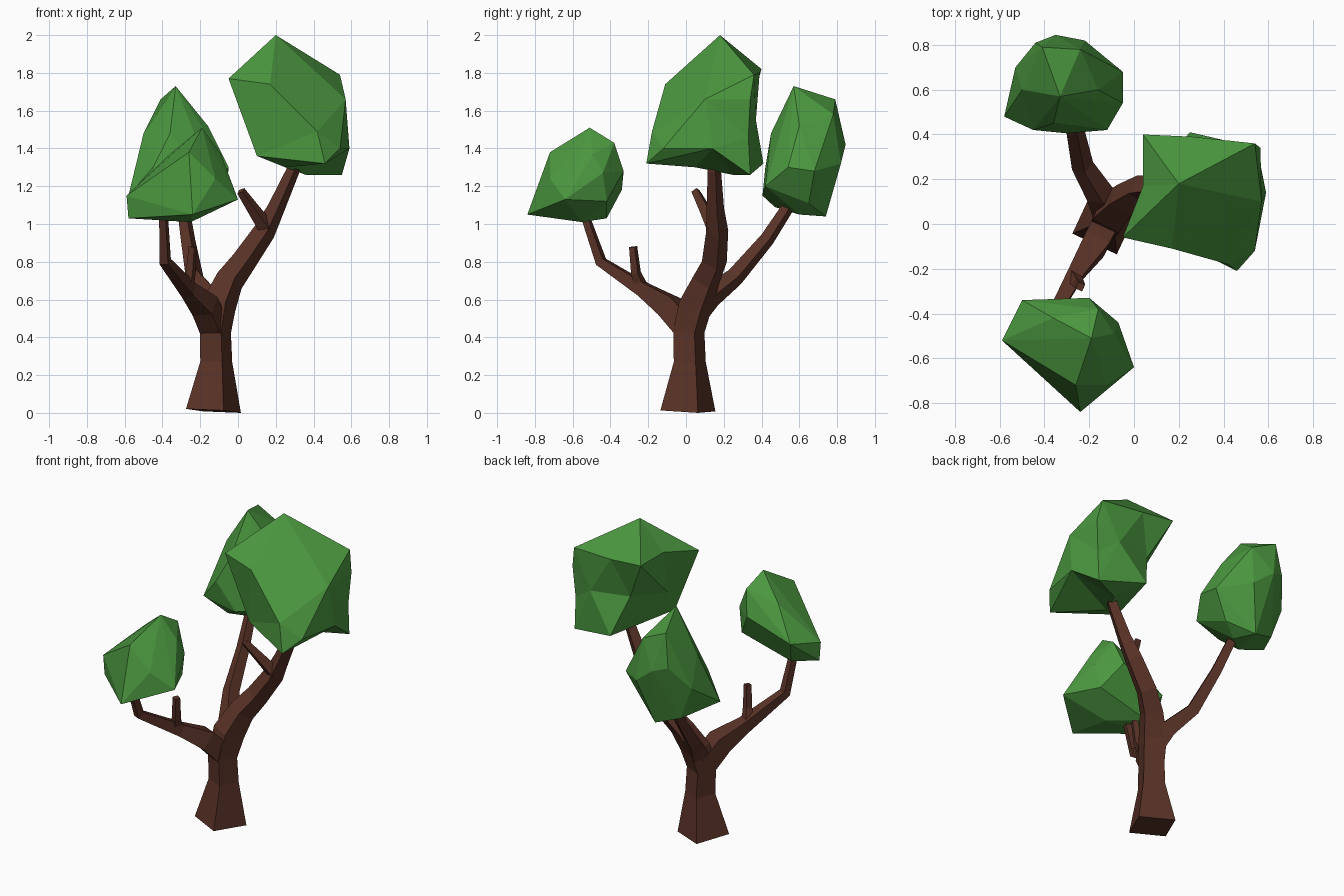
import bpy, bmesh, math
from mathutils import Vector


def material(name, rgb):
    m = bpy.data.materials.new(name)
    m.diffuse_color = (*rgb, 1)
    return m


BARK = material("bark", (0.1, 0.032, 0.02))
LEAF = material("leaf", (0.07, 0.31, 0.05))


def finish(bm, name, mat):
    bmesh.ops.recalc_face_normals(bm, faces=bm.faces[:])
    mesh = bpy.data.meshes.new(name)
    bm.to_mesh(mesh)
    bm.free()
    mesh.materials.append(mat)
    ob = bpy.data.objects.new(name, mesh)
    bpy.context.collection.objects.link(ob)
    return ob


def limb(name, path, turn=20, sides=4):
    """Tapered square tube along (x, y, z, radius) points."""
    bm = bmesh.new()
    pts = [Vector(p[:3]) for p in path]
    a = math.radians(turn)
    u, old, prev = Vector((math.cos(a), math.sin(a), 0)), Vector((0, 0, 1)), None
    for i, p in enumerate(pts):
        t = (pts[min(i + 1, len(pts) - 1)] - pts[max(i - 1, 0)]).normalized()
        u = old.rotation_difference(t) @ u
        old = t
        v = t.cross(u)
        ring = []
        for k in range(sides):
            b = 2 * math.pi * k / sides
            ring.append(bm.verts.new(p + path[i][3] * (u * math.cos(b) + v * math.sin(b))))
        if prev is None:
            bm.faces.new(ring[::-1])
        else:
            for k in range(sides):
                n = (k + 1) % sides
                bm.faces.new((prev[k], prev[n], ring[n], ring[k]))
        prev = ring
    bm.faces.new(prev)
    return finish(bm, name, BARK)


def clump(name, pts, centre=None):
    """Faceted leaf mass: a hull, or a dented star shape when a centre is given."""
    bm = bmesh.new()
    true = {}
    for p in map(Vector, pts):
        v = bm.verts.new((p - Vector(centre)).normalized() if centre else p)
        true[v] = p
    res = bmesh.ops.convex_hull(bm, input=bm.verts[:])
    if centre:
        for v in bm.verts:
            v.co = true[v]
    else:
        inner = [g for g in res["geom_interior"] if isinstance(g, bmesh.types.BMVert)]
        bmesh.ops.delete(bm, geom=inner, context='VERTS')
    return finish(bm, name, LEAF)


# Trunk running into the tall right branch
trunk = limb("trunk", [
    (-.13, .01, .015, .155), (-.115, .02, .27, .09), (-.12, .015, .43, .088),
    (-.10, .05, .57, .095), (-.045, .105, .70, .078), (.03, .15, .80, .068),
    (.14, .165, .96, .06), (.20, .155, 1.08, .047), (.29, .15, 1.28, .036),
    (.32, .15, 1.40, .03)])
# Rest the foot on the ground
low = min(v.co.z for v in trunk.data.vertices)
for v in trunk.data.vertices[:4]:
    v.co.z -= low

# Side branches
limb("front_branch", [
    (-.12, .02, .44, .085), (-.175, -.09, .565, .082), (-.26, -.22, .65, .052),
    (-.385, -.45, .80, .034), (-.395, -.54, 1.06, .025)])
limb("back_branch", [
    (-.11, .03, .50, .07), (-.15, .13, .62, .065), (-.23, .26, .72, .05),
    (-.265, .43, .92, .04), (-.295, .56, 1.12, .033)])

# Cut-off twigs
limb("front_twig", [
    (-.275, -.23, .65, .04), (-.25, -.265, .74, .028), (-.24, -.28, .88, .023)])
limb("right_twig", [
    (.15, .15, .98, .045), (.08, .10, 1.08, .034), (.015, .05, 1.175, .024)])

# Foliage
clump("front_foliage", [
    (-.24, -.84, 1.05), (-.58, -.52, 1.03), (-.59, -.52, 1.15), (0, -.64, 1.13),
    (-.25, -.55, 1.01), (-.19, -.51, 1.51), (-.16, -.38, 1.43), (-.20, -.33, 1.28),
    (-.50, -.34, 1.18), (-.45, -.42, 1.03), (-.10, -.42, 1.12), (-.07, -.44, 1.27),
    (-.09, -.49, 1.37), (-.36, -.42, 1.37), (-.26, -.72, 1.38), (-.12, -.72, 1.24),
    (-.42, -.62, 1.26)])
clump("back_foliage", [
    (-.33, .57, 1.73), (-.41, .79, 1.66), (-.24, .78, 1.58), (-.58, .48, 1.15),
    (-.53, .70, 1.30), (-.35, .845, 1.42), (-.22, .82, 1.32), (-.05, .68, 1.28),
    (-.05, .54, 1.30), (-.12, .42, 1.20), (-.30, .405, 1.15), (-.45, .42, 1.30),
    (-.36, .45, 1.48), (-.30, .74, 1.04), (-.25, .60, 1.05), (-.40, .47, 1.09),
    (-.15, .65, 1.11), (-.45, .70, 1.09), (-.50, .60, 1.48), (-.16, .60, 1.52),
    (-.44, .81, 1.45)])
clump("right_foliage", [
    (.20, .18, 2.0), (-.05, -.06, 1.77), (.04, .17, 1.82), (.04, .40, 1.82),
    (.26, .39, 1.80), (.54, .36, 1.79), (.55, .34, 1.26), (.59, .14, 1.40),
    (.57, .10, 1.66), (.46, -.21, 1.32), (.54, -.12, 1.40), (.42, -.18, 1.49),
    (.17, -.11, 1.74), (.10, -.03, 1.36), (.25, .05, 1.30), (.25, .41, 1.32),
    (.36, .25, 1.26), (.17, .32, 1.56), (.42, .37, 1.55), (.07, .08, 1.52),
    (.565, .34, 1.66), (.55, .33, 1.46)],
    centre=(.30, .13, 1.6))
